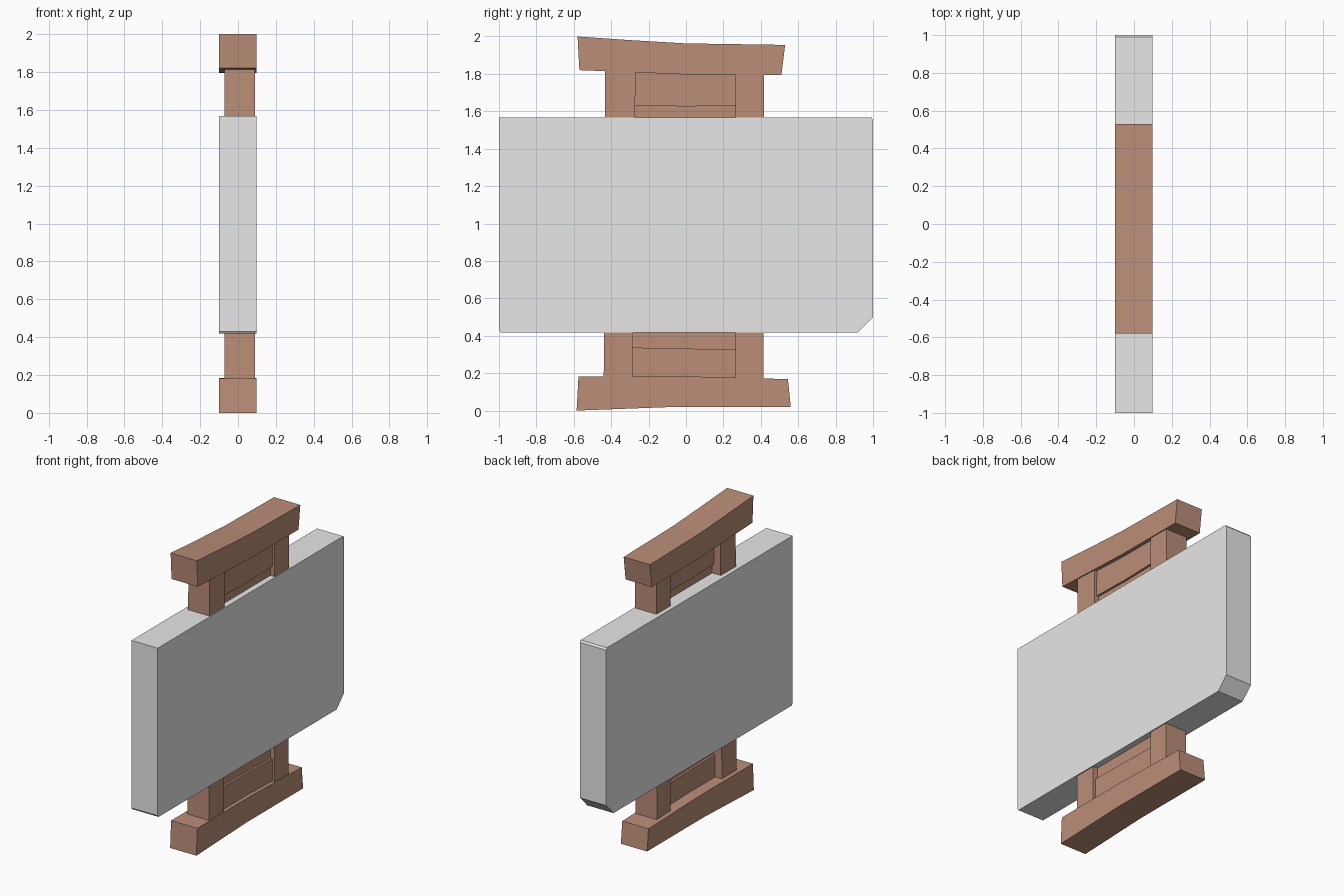
import bpy, bmesh

if "Cube" in bpy.data.objects:
    bpy.data.objects.remove(bpy.data.objects["Cube"])


def material(name, rgb):
    m = bpy.data.materials.new(name)
    m.diffuse_color = (*rgb, 1)
    m.use_nodes = True
    m.node_tree.nodes["Principled BSDF"].inputs["Base Color"].default_value = m.diffuse_color
    return m


GREY = material("plain_grey", (0.8, 0.8, 0.8))
WOOD = material("brown_wood", (0.50, 0.27, 0.19))


def extrude(name, profile, x0, x1, mat):
    """Extrude a closed (y, z) outline along x."""
    bm = bmesh.new()
    base = bm.faces.new([bm.verts.new((x0, y, z)) for y, z in profile])
    out = bmesh.ops.extrude_face_region(bm, geom=[base])
    moved = [v for v in out["geom"] if isinstance(v, bmesh.types.BMVert)]
    bmesh.ops.translate(bm, verts=moved, vec=(x1 - x0, 0, 0))
    bmesh.ops.recalc_face_normals(bm, faces=bm.faces)
    me = bpy.data.meshes.new(name)
    bm.to_mesh(me)
    bm.free()
    me.materials.append(mat)
    ob = bpy.data.objects.new(name, me)
    bpy.context.collection.objects.link(ob)
    return ob


# Grey board with one clipped lower corner and slightly worn corners
extrude("board", [(-1, 0.43), (-0.99, 0.418), (0.92, 0.418), (1, 0.5),
                  (1, 1.555), (0.99, 1.567), (-1, 1.567)], -0.1, 0.097, GREY)

# Bowed top and bottom beams
extrude("top_beam", [(-0.58, 2.0), (-0.29, 1.98), (0, 1.963), (0.53, 1.955),
                     (0.51, 1.795), (0, 1.797), (-0.27, 1.808),
                     (-0.57, 1.82)], -0.1, 0.097, WOOD)
extrude("bottom_beam", [(-0.585, 0.0), (-0.05, 0.02), (0.56, 0.02),
                        (0.545, 0.168), (0.26, 0.176), (0, 0.183),
                        (-0.575, 0.182)], -0.1, 0.097, WOOD)

# Posts running behind the board from beam to beam
extrude("left_post", [(-0.44, 0.15), (-0.285, 0.15), (-0.27, 1.83),
                      (-0.433, 1.83)], -0.07, 0.09, WOOD)
extrude("right_post", [(0.265, 0.15), (0.413, 0.15), (0.417, 1.83),
                       (0.265, 1.83)], -0.07, 0.09, WOOD)

# Recessed rails beside each beam, and the thinner panel between them
extrude("top_rail", [(-0.28, 1.632), (0, 1.626), (0.275, 1.632),
                     (0.275, 1.83), (-0.28, 1.83)], -0.02, 0.072, WOOD)
extrude("bottom_rail", [(-0.29, 0.15), (0.275, 0.15), (0.275, 0.326),
                        (-0.29, 0.337)], -0.02, 0.072, WOOD)
extrude("inner_panel", [(-0.28, 0.3), (0.27, 0.3), (0.27, 1.66),
                        (-0.28, 1.66)], -0.005, 0.057, WOOD)
